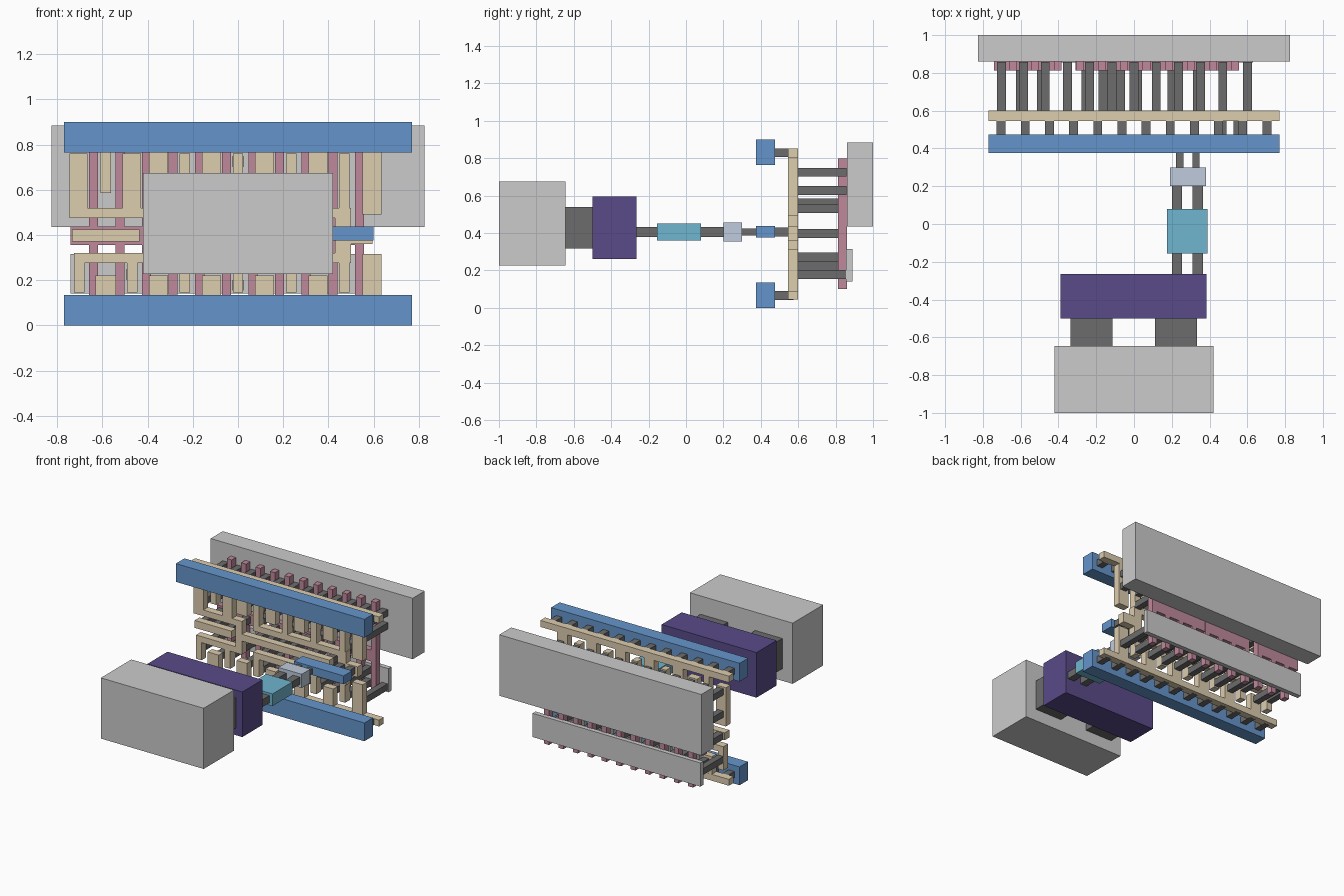
import bpy, bmesh


def material(name, rgb):
    m = bpy.data.materials.new(name)
    m.diffuse_color = (*rgb, 1)
    return m


TAN = material("tan", (0.72, 0.61, 0.43))
PINK = material("pink", (0.52, 0.25, 0.33))
BLUE = material("blue", (0.13, 0.30, 0.60))
PALE = material("pale_blue", (0.52, 0.60, 0.72))
CYAN = material("cyan", (0.16, 0.46, 0.62))
PURPLE = material("purple", (0.10, 0.07, 0.25))
DARK = material("dark_grey", (0.15, 0.15, 0.15))


def layer(name, y0, y1, rects, mat=None):
    """One object holding boxes; each rect is (x0, x1, z0, z1)."""
    bm = bmesh.new()
    for x0, x1, z0, z1 in rects:
        b = bmesh.ops.create_cube(bm, size=1)["verts"]
        bmesh.ops.scale(bm, verts=b, vec=(x1 - x0, y1 - y0, z1 - z0))
        bmesh.ops.translate(bm, verts=b,
                            vec=((x0 + x1) / 2, (y0 + y1) / 2, (z0 + z1) / 2))
    me = bpy.data.meshes.new(name)
    bm.to_mesh(me)
    bm.free()
    ob = bpy.data.objects.new(name, me)
    bpy.context.collection.objects.link(ob)
    if mat:
        me.materials.append(mat)
    return ob


def square(x, z, w=0.047):
    return (x - w / 2, x + w / 2, z - w / 2, z + w / 2)


P = 0.1177                                     # finger pitch
gate_x = [-0.64 + P * i for i in range(11)]
inner_rail_x = [-0.352, -0.117, 0.118, 0.353]  # supply fingers
out_x = [-0.235, 0.0, 0.235, 0.47]             # output fingers
tie_x = [(i - 5.5) * 0.128 for i in range(12)]

# back well and lower diffusion slab
layer("well_block", 0.86, 1.0, [(-0.825, 0.825, 0.435, 0.885)])
layer("lower_slab", 0.855, 0.89, [(-0.74, 0.63, 0.14, 0.315)])

# gate fingers with their two joining pads
layer("gate_fingers", 0.812, 0.86, [(x - 0.02, x + 0.02, 0.10, 0.80) for x in gate_x], PINK)
layer("gate_pads", 0.813, 0.859, [(-0.74, -0.40, 0.355, 0.437),
                                  (-0.31, 0.55, 0.355, 0.437)], PINK)

# local wiring: supply rails
layer("local_rails", 0.545, 0.6, [(-0.77, 0.77, 0.044, 0.091),
                                  (-0.77, 0.77, 0.805, 0.853)], TAN)
# supply fingers hanging from the rails
fingers = [(-0.608, -0.561, 0.585, 0.82), (-0.63, -0.54, 0.07, 0.22),
           (0.55, 0.635, 0.49, 0.82), (0.55, 0.635, 0.07, 0.315)]
for x in inner_rail_x:
    fingers += [(x - 0.042, x + 0.042, 0.565, 0.82), (x - 0.042, x + 0.042, 0.07, 0.22)]
layer("supply_fingers", 0.546, 0.599, fingers, TAN)
# input bar
layer("input_bar", 0.545, 0.6, [(-0.735, -0.435, 0.37, 0.425)], TAN)
# middle node: upper and lower U shapes, link and long bar
layer("middle_node", 0.545, 0.6, [
    (-0.745, -0.665, 0.52, 0.76), (-0.51, -0.43, 0.52, 0.76),
    (-0.745, -0.35, 0.475, 0.52), (-0.725, -0.68, 0.145, 0.275),
    (-0.49, -0.445, 0.145, 0.275), (-0.725, -0.35, 0.275, 0.32),
    (-0.40, -0.35, 0.32, 0.475), (-0.35, 0.365, 0.375, 0.425)], TAN)
# output comb
comb = [(-0.26, 0.50, 0.475, 0.52), (-0.26, 0.50, 0.275, 0.32),
        (0.43, 0.50, 0.32, 0.475), (0.50, 0.595, 0.36, 0.437)]
for x in out_x:
    comb += [(x - 0.023, x + 0.023, 0.52, 0.76), (x - 0.023, x + 0.023, 0.145, 0.275)]
layer("output_comb", 0.545, 0.6, comb, TAN)

# contact pegs between the local wiring and the devices
pegs = []
for x in inner_rail_x + [0.6]:
    pegs += [square(x, z) for z in (0.725, 0.628, 0.178)]
for x in out_x:
    pegs += [square(x, z) for z in (0.725, 0.628, 0.53, 0.272, 0.178)]
for x in (-0.702, -0.47):
    pegs += [square(x, z) for z in (0.725, 0.56, 0.225)]
pegs += [square(-0.585, z) for z in (0.725, 0.628, 0.178)]
pegs += [square(x, 0.397) for x in (-0.70, -0.60, -0.49, -0.255, -0.165,
                                    -0.07, 0.02, 0.2, 0.335)]
layer("contact_pegs", 0.6, 0.858, pegs, DARK)

# short pegs to the blue rails and strip
layer("rail_pegs", 0.475, 0.575,
      [square(x, z) for x in tie_x for z in (0.067, 0.829)], DARK)
layer("output_pegs", 0.475, 0.545, [square(0.467, 0.405), square(0.55, 0.405)], DARK)

# blue rails and output strip
layer("blue_rails", 0.375, 0.475, [(-0.77, 0.77, 0, 0.135), (-0.77, 0.77, 0.765, 0.9)], BLUE)
layer("output_strip", 0.375, 0.475, [(0.195, 0.6, 0.375, 0.437)], BLUE)

# forward stack of plates and posts
layer("front_posts_a", 0.3, 0.375, [square(x, 0.405, 0.038) for x in (0.242, 0.328)], DARK)
layer("pale_plate", 0.2, 0.3, [(0.19, 0.38, 0.355, 0.457)], PALE)
layer("front_posts_b", 0.08, 0.2, [square(x, 0.405, 0.054) for x in (0.228, 0.338)], DARK)
layer("cyan_plate", -0.155, 0.08, [(0.175, 0.39, 0.36, 0.45)], CYAN)
layer("front_posts_c", -0.265, -0.155, [square(x, 0.405, 0.054) for x in (0.228, 0.338)], DARK)
layer("purple_block", -0.5, -0.265, [(-0.39, 0.385, 0.262, 0.595)], PURPLE)
layer("front_posts_d", -0.645, -0.5, [square(x, 0.428, 0.223) for x in (-0.225, 0.222)], DARK)
layer("front_block", -1.0, -0.645, [(-0.42, 0.42, 0.227, 0.675)])
